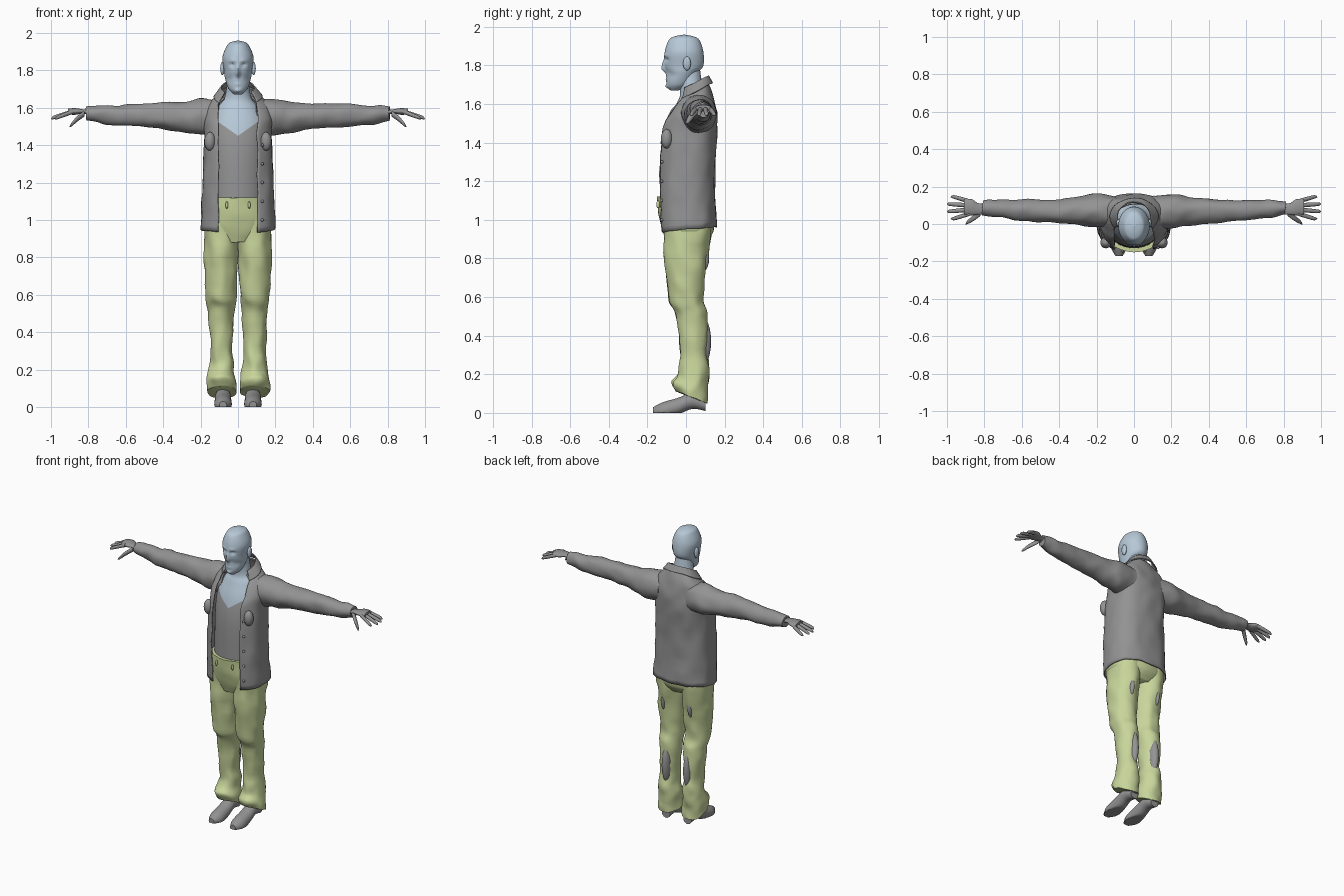
import bpy, bmesh, math
from mathutils import Vector, noise

if "Cube" in bpy.data.objects:
    bpy.data.objects.remove(bpy.data.objects["Cube"], do_unlink=True)


def material(name, red, green, blue):
    colour = (red, green, blue, 1)
    mat = bpy.data.materials.new(name)
    mat.use_nodes = True
    mat.diffuse_color = colour
    mat.node_tree.nodes["Principled BSDF"].inputs["Base Color"].default_value = colour
    return mat


GREY = material("grey cloth", .29, .29, .29)
GREEN = material("pale green cloth", .58, .67, .33)
BLUE = material("pale blue skin", .47, .58, .68)


def finish(name, bm, *materials, closed=True):
    """Turn a bmesh into a smooth shaded object."""
    if closed:
        bmesh.ops.recalc_face_normals(bm, faces=bm.faces)
    mesh = bpy.data.meshes.new(name)
    bm.to_mesh(mesh)
    bm.free()
    for mat in materials:
        mesh.materials.append(mat)
    ob = bpy.data.objects.new(name, mesh)
    bpy.context.collection.objects.link(ob)
    bpy.ops.object.select_all(action="DESELECT")
    ob.select_set(True)
    bpy.context.view_layer.objects.active = ob
    bpy.ops.object.shade_smooth_by_angle(angle=math.radians(50))
    return ob


def blend(before, start, end, after, t):
    """Smooth curve from start to end, with slopes taken from the neighbours."""
    slope_in, slope_out = (end - before) / 2, (after - start) / 2
    ease = t * t * (3 - 2 * t)
    return (start + (end - start) * ease
            + slope_in * t * (1 - t) ** 2 - slope_out * t * t * (1 - t))


def spline(rings, steps):
    padded = [rings[0], *rings, rings[-1]]
    for group in zip(padded, padded[1:], padded[2:], padded[3:]):
        for step in range(steps):
            yield [blend(*values, step / steps) for values in zip(*group)]
    yield rings[-1]


def power(value, exponent):
    return math.copysign(abs(value) ** exponent, value)


def loft(rings, place, segments, steps, gap=0, exponent=1, wrinkle=0):
    """Skin a row of cross-sections; gap leaves the front open."""
    bm = bmesh.new()
    rows = []
    for ring in spline(rings, steps):
        width = max(ring[-3], .001)
        start = math.asin((min(gap, width * .8) / width) ** (1 / exponent))
        row = []
        for k in range(segments + bool(gap)):
            angle = start + (math.pi - start) * 2 * k / segments
            point = Vector(place(ring, power(math.sin(angle), exponent),
                                 -power(math.cos(angle), exponent)))
            point += noise.noise_vector(point * 13) * wrinkle
            row.append(bm.verts.new(point))
        rows.append(row)
    for low, high in zip(rows, rows[1:]):
        for k in range(segments):
            j = (k + 1) % len(low)
            bm.faces.new((low[k], low[j], high[j], high[k]))
    if not gap:
        bm.faces.new(rows[0])
        bm.faces.new(rows[-1])
    return bm


def column(rings, x=0, segments=48, steps=6, **options):
    """Upright form from rings of height, y, half width, half depth and tilt."""
    def place(ring, u, v):
        z, y, width, depth, tilt = ring
        return x + width * u, y + depth * v, z + tilt * depth * v
    full = [ring if len(ring) == 5 else (*ring, 0) for ring in rings]
    return loft(full, place, segments, steps, **options)


def limb(rings, side, across=Vector((0, 1, 0)), flat=1, **options):
    """Lying form from rings of x, y, z and radius, mirrored by side."""
    def place(ring, u, v):
        x, y, z, radius = ring[:4]
        point = Vector((x, y, z)) + across * radius * u
        return point.x * side, point.y, point.z + radius * flat * v
    # The width is read third from the end, so pad the ring behind its radius
    return loft([(*ring, 0, 0) for ring in rings], place, segments=32, steps=6, **options)


def blob(name, centre, scale, mat):
    bm = bmesh.new()
    bmesh.ops.create_uvsphere(bm, u_segments=20, v_segments=12, radius=1)
    bmesh.ops.scale(bm, vec=scale, verts=bm.verts)
    bmesh.ops.translate(bm, vec=centre, verts=bm.verts)
    return finish(name, bm, mat)


# Head, with the face pushed in and out by soft bumps
bm = column([(1.67, -.06, .02, .02), (1.7, -.04, .05, .06), (1.76, -.02, .07, .08),
             (1.8, -.01, .075, .1), (1.87, -.01, .083, .1), (1.93, -.01, .06, .08),
             (1.95, -.01, .04, .05), (1.96, -.01, 0, 0)], segments=96, steps=8)


def bump(x, z, width, height, depth):
    """Move the front of the head along y around a mirrored point."""
    for v in bm.verts:
        if v.co.y < -.02:
            sideways, upward = (abs(v.co.x) - x) / width, (v.co.z - z) / height
            v.co.y += depth * math.exp(-sideways ** 2 - upward ** 2)


bump(x=0, z=1.78, width=.01, height=.02, depth=-.02)
bump(x=0, z=1.81, width=.01, height=.02, depth=-.01)
bump(x=.03, z=1.85, width=.02, height=.01, depth=-.006)
bump(x=.03, z=1.83, width=.016, height=.01, depth=.013)
bump(x=.05, z=1.75, width=.02, height=.02, depth=.006)
bump(x=0, z=1.735, width=.02, height=.014, depth=-.007)
bump(x=0, z=1.735, width=.02, height=.004, depth=.009)
bump(x=0, z=1.69, width=.02, height=.01, depth=-.01)
finish("head", bm, BLUE)

# Neck, chest and undershirt in one body, cut along the neckline
bm = column([(1.1, 0, .15, .13), (1.35, 0, .15, .12), (1.5, .02, .15, .11),
             (1.6, .03, .11, .08), (1.66, .03, .07, .06), (1.8, .01, .05, .06)])
neckline, slope = 1.45, .7
for side in (-1, 1):
    bmesh.ops.bisect_plane(bm, geom=bm.verts[:] + bm.edges[:] + bm.faces[:],
                           plane_co=(0, 0, neckline), plane_no=(-slope * side, 0, 1))
for face in bm.faces:
    centre = face.calc_center_median()
    face.material_index = int(centre.z > neckline + slope * abs(centre.x))
finish("undershirt_and_neck", bm, GREY, BLUE)

# Open jacket body and turned-down collar
bm = column([(.95, .01, .2, .15, .1), (1.2, 0, .19, .15), (1.45, .01, .18, .15),
             (1.55, .03, .18, .13), (1.62, .04, .16, .1, .2), (1.68, .04, .09, .07, .5)],
            segments=64, exponent=.8, gap=.105, wrinkle=.007)
jacket = finish("jacket_body", bm, GREY, closed=False)
bm = column([(1.66, .04, .13, .1, .5), (1.71, .04, .09, .08, .5)], gap=.1, wrinkle=.004)
collar = finish("jacket_collar", bm, GREY, closed=False)
for garment in (jacket, collar):
    thickness = garment.modifiers.new("thickness", "SOLIDIFY")
    thickness.thickness = .007

for i in range(5):
    blob(f"jacket_button_{i + 1}", (.13, -.125, 1 + i / 10), Vector.Fill(3, .008), GREY)

# Trouser seat
bm = column([(.88, 0, .1, .1), (.94, .01, .18, .13), (1.02, 0, .18, .14), (1.12, -.01, .16, .14)],
            exponent=.9, wrinkle=.004)
finish("trouser_seat", bm, GREEN)

for side, word in ((1, "left"), (-1, "right")):
    def pair(part, x, y, z, scale, mat):
        blob(f"{word}_{part}", (x * side, y, z), scale, mat)

    # Small rounded details
    pair("ear", .083, .005, 1.81, (.012, .02, .036), BLUE)
    pair("eye", .032, -.077, 1.828, (.012, .012, .008), BLUE)
    pair("pocket", .15, -.1, 1.42, (.03, .03, .05), GREY)
    pair("belt_loop", .06, -.145, 1.08, (.007, .009, .02), GREEN)

    # Calf and thigh showing through the cloth behind
    pair("calf", .08, .08, .37, (.03, .05, .13), GREY)
    pair("thigh", .1, .07, .8, (.02, .05, .08), GREY)

    # Sleeve
    bm = limb([(.1, .06, 1.55, .09), (.2, .07, 1.55, .09), (.3, .07, 1.55, .075), (.5, .07, 1.56, .06),
               (.7, .08, 1.56, .05), (.81, .085, 1.57, .036)], side, flat=1.05, wrinkle=.01)
    finish(f"{word}_sleeve", bm, GREY)

    # Hand: palm, four fanned fingers and a thumb
    bm = limb([(.77, .08, 1.57, .03), (.83, .08, 1.58, .03), (.87, .09, 1.58, .044),
               (.91, .09, 1.58, .04)], side, flat=.4)
    finish(f"{word}_palm", bm, GREY)
    for i, finger in enumerate(("index", "middle", "ring", "little")):
        tip = 1.01 - abs(i - 1.5) / 50
        root_y, tip_y = .055 + i * .022, .03 + i * .038
        bm = limb([(.88, root_y, 1.58, .012), (tip - .02, tip_y, 1.55, .01),
                   (tip, tip_y, 1.54, .001)], side)
        finish(f"{word}_{finger}_finger", bm, GREY)
    bm = limb([(.82, .06, 1.57, .016), (.86, .03, 1.54, .015), (.89, .01, 1.51, .01),
               (.9, 0, 1.5, .002)], side)
    finish(f"{word}_thumb", bm, GREY)

    # Trouser leg with a flared, tilted hem
    bm = column([(1, .01, .09, .13), (.8, 0, .09, .11), (.6, 0, .08, .09), (.5, .03, .07, .08),
                 (.3, .04, .06, .07), (.2, .04, .07, .08), (.13, .02, .08, .09, -.3),
                 (.08, .03, .08, .08, -.4)], x=.09 * side, wrinkle=.01)
    finish(f"{word}_trouser_leg", bm, GREEN)

    # Bare foot with a flat sole, and the ankle inside the hem
    bm = limb([(.08, -.17, .01, .02), (.08, -.12, .01, .045), (.08, -.05, .03, .045),
               (.08, .03, .06, .04), (.08, .1, .04, .03)], side, across=Vector((1, 0, 0)))
    for v in bm.verts:
        v.co.z = max(v.co.z, 0)
    finish(f"{word}_foot", bm, GREY)
    bm = column([(.05, .07, .03, .04), (.2, .05, .03, .04)], x=.08 * side)
    finish(f"{word}_ankle", bm, GREY)
